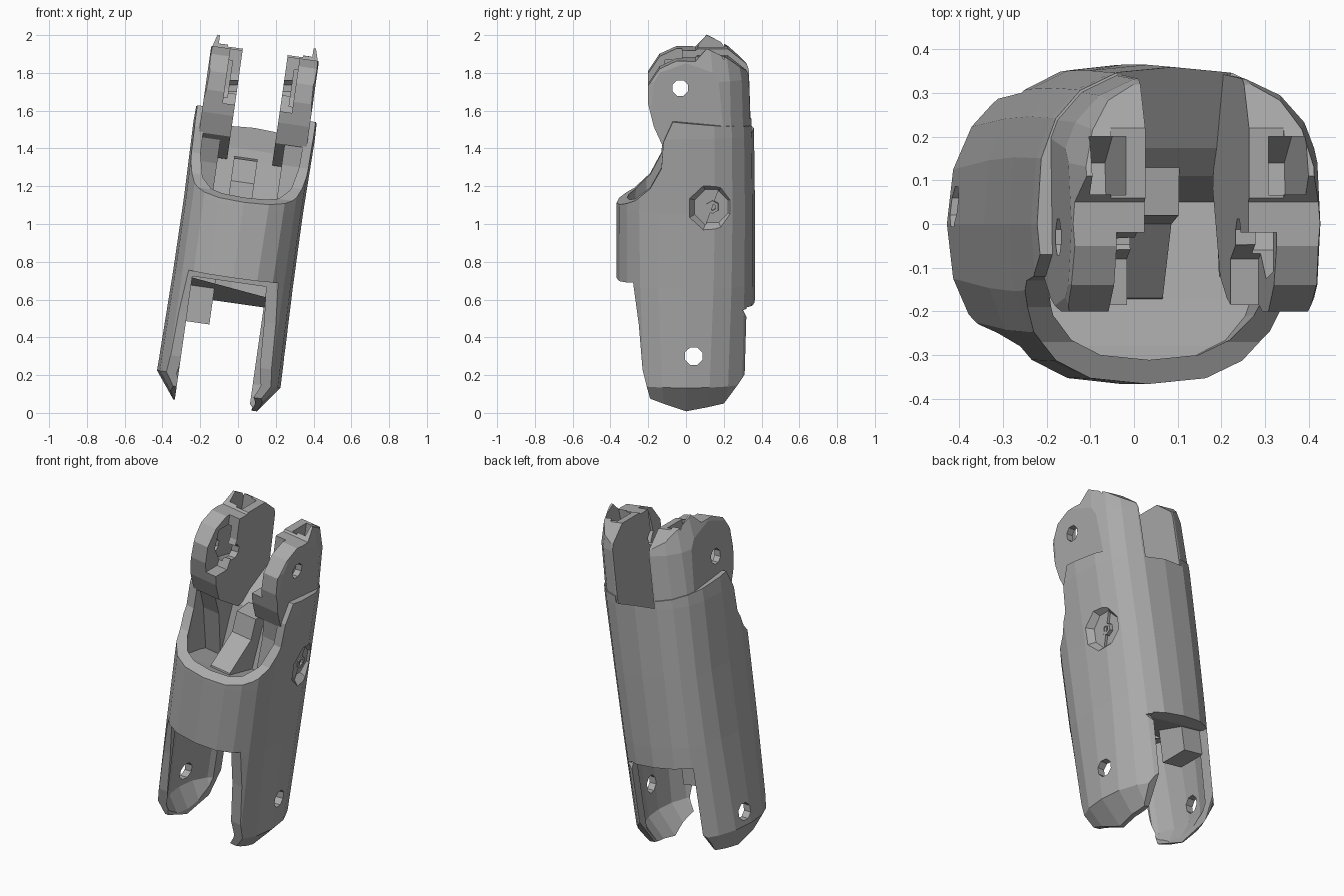
import bpy, bmesh, math
from mathutils import Matrix

if "Cube" in bpy.data.objects:
    bpy.data.objects.remove(bpy.data.objects["Cube"])

grey = bpy.data.materials.new("plain_grey")
grey.use_nodes = True
COLOUR = (0.4, 0.4, 0.4, 1)
grey.diffuse_color = COLOUR
grey.node_tree.nodes["Principled BSDF"].inputs["Base Color"].default_value = COLOUR

# The limb is built upright, then leaned towards +x
ANGLE = math.radians(8.1)
LEAN = Matrix.Translation((0.015, 0, 1)) @ Matrix.Rotation(ANGLE, 4, 'Y')


def finish(name, bm):
    bmesh.ops.recalc_face_normals(bm, faces=bm.faces)
    mesh = bpy.data.meshes.new(name)
    bm.to_mesh(mesh)
    bm.free()
    mesh.materials.append(grey)
    ob = bpy.data.objects.new(name, mesh)
    bpy.context.collection.objects.link(ob)
    return ob


def bridge(name, rings):
    """Skin a stack of equal rings and cap both ends."""
    bm = bmesh.new()
    loops = [[bm.verts.new(p) for p in ring] for ring in rings]
    n = len(loops[0])
    for a, b in zip(loops, loops[1:]):
        for i in range(n):
            j = (i + 1) % n
            bm.faces.new((a[i], a[j], b[j], b[i]))
    bm.faces.new(loops[0])
    bm.faces.new(loops[-1])
    return finish(name, bm)


def prism(name, x0, x1, profile):
    """Side profile of (y, z) points extruded across x."""
    return bridge(name, [[(x, y, z) for y, z in profile] for x in (x0, x1)])


def box(name, x0, x1, y0, y1, z0, z1):
    return prism(name, x0, x1, [(y0, z0), (y1, z0), (y1, z1), (y0, z1)])


def pin(name, x0, x1, y, z, r0, r1, sides=8, slope=0.0):
    """Tapered rod across x, rising by slope."""
    ring = [(i + 0.5) * math.tau / sides for i in range(sides)]
    return bridge(name, [[(x, y + r * math.cos(a), z + slope * x + r * math.sin(a)) for a in ring]
                         for x, r in ((x0, r0), (x1, r1))])


def combine(ob, tool, how='DIFFERENCE'):
    """Apply a boolean and discard the tool."""
    tool.hide_render = True
    mod = ob.modifiers.new("cut", 'BOOLEAN')
    mod.operation, mod.solver, mod.object = how, 'EXACT', tool
    deps = bpy.context.evaluated_depsgraph_get()
    mesh = bpy.data.meshes.new_from_object(ob.evaluated_get(deps))
    ob.modifiers.clear()
    ob.data = mesh
    bpy.data.objects.remove(tool)


def envelope(name, scale=1.0):
    """Column, round at the foot and squarer above.
    Stations of height, half width, front, back, roundness."""
    stations = [(-1.0, .2, .33, .33, .95), (-.83, .33, .36, .36, .9), (-.3, .32, .367, .365, .78),
                (.1, .318, .367, .365, .74), (.5, .325, .36, .36, .74),
                (.8, .315, .34, .35, .74), (1.0, .27, .32, .31, .74)]
    rings = []
    for z, half, front, back, power in stations:
        ring = []
        for i in range(20):
            c, s = math.cos(i * math.tau / 20), math.sin(i * math.tau / 20)
            depth = back if s > 0 else front
            ring.append((scale * half * math.copysign(abs(c) ** power, c),
                         scale * depth * math.copysign(abs(s) ** power, s), z))
        rings.append(ring)
    return bridge(name, rings)


# Main shell, trimmed to its side outline
body = envelope("main_shell")
outline = [(-.19, -.9), (0, -.97), (.2, -.93), (.33, -.75), (.345, -.52), (.3, -.43),
           (.38, -.42), (.38, .54), (.25, .56), (-.07, .59), (-.12, .48), (-.13, .34),
           (-.19, .23), (-.27, .16), (-.38, .11), (-.38, -.29), (-.28, -.28),
           (-.25, -.5), (-.23, -.74)]
combine(body, prism("outline", -.6, .6, outline), 'INTERSECT')

# Fork gap between the lower legs, hollowed so the legs are curved plates
gap = [(-.5, -1.2), (-.5, -.31), (-.1, -.31), (.27, -.42), (.5, -.42), (.5, -1.2)]
hollow = prism("leg_hollow", -.6, .6, gap)
combine(hollow, envelope("leg_lining", .87), 'INTERSECT')
combine(body, hollow)
combine(body, prism("fork_gap", -.215, .182, gap))

# Round open bowl at the top, with a sloping saddle behind it
bowl = prism("bowl", -.5, .5, [(-.4, .7), (-.4, .12), (-.28, .1), (-.17, .07), (.05, .02),
                               (.11, .33), (.2, .42), (.22, .7)])
combine(bowl, envelope("bowl_wall", .85), 'INTERSECT')
combine(body, bowl)
combine(body, prism("saddle", -.13, .13, [(.09, .34), (.4, .54), (.4, .7), (.09, .7)]))

# Level lower pivot holes, and the recessed socket on the left side
LEVEL = math.tan(ANGLE)
combine(body, pin("lower_pivot", -.6, .6, .04, -.707, .05, .05, slope=LEVEL))
combine(body, pin("socket", .265, .335, .14, .13, .09, .145))

# Upper arms
arm_outline = [(-.12, .45), (-.17, .56), (-.2, .68), (-.2, .78), (-.14, .87), (-.05, .912),
               (.05, .91), (.11, .975), (.22, .92), (.32, .84), (.345, .78), (.345, .4), (.08, .33)]
for side, name in ((1, "left_arm"), (-1, "right_arm")):
    arm = prism(name, side * .12, side * .288, arm_outline)
    combine(arm, envelope("trim", .985), 'INTERSECT')
    # pocket behind the thin outer disc, open upwards at the rear
    combine(arm, prism("pocket", side * .165, side * .25,
                       [(-.11, .85), (-.125, .74), (-.06, .64), (.04, .6), (.14, .58),
                        (.2, .7), (.2, 1.1), (.085, 1.1), (.06, .85)]))
    # the inner flap stands back from the disc
    combine(arm, prism("flap_step", side * .1, side * .185,
                       [(-.3, .62), (-.08, .62), (-.02, .78), (-.02, 1.1), (-.3, 1.1)]))
    # the flap is lower than the outer peak
    combine(arm, box("flap_top", side * .1, side * .2, -.3, .4, .92, 1.1))
    combine(arm, pin("upper_pivot", side * .05, side * .5, -.03, .727, .045, .045, slope=LEVEL))

# Small fittings
hub = pin("socket_hub", .25, .285, .14, .13, .04, .035, 6)
combine(hub, pin("hub_bore", .26, .32, .14, .13, .018, .018, 6))
box("stop_block", -.22, -.09, .06, .24, -.55, -.28)
prism("centre_spine", -.085, .04, [(-.18, .02), (-.17, .08), (0, .22), (.02, .34),
                                   (.13, .35), (.13, .02)])
# Gussets carrying the arms down into the bowl
prism("left_brace", .17, .28, [(-.12, .08), (-.1, .34), (-.12, .47),
                               (.15, .47), (.2, .3), (.1, .02)])
prism("right_brace", -.28, -.17, [(-.1, .47), (-.02, .3), (.05, .02), (.2, .3), (.15, .47)])

# Lean everything into place
for ob in bpy.context.collection.objects:
    if ob.type == 'MESH' and ob.data.materials and ob.data.materials[0] == grey:
        ob.data.transform(LEAN)
        ob.data.update()
